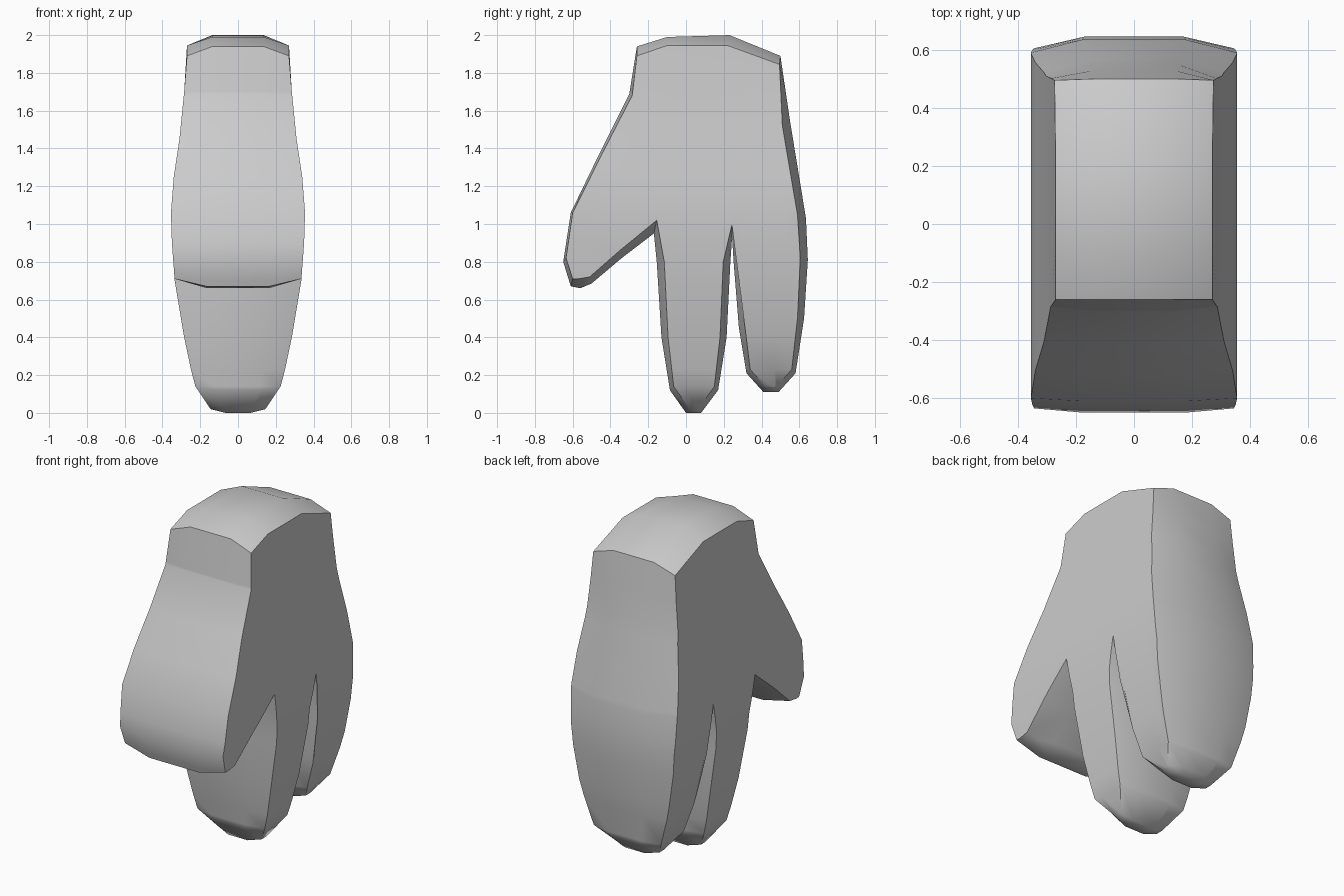
import bpy, bmesh

# Outline of the three-fingered hand: crown y, z (mid width) and side-edge y, z
OUTLINE = [
    (-.26, 1.94, -.26, 1.89), (-.30, 1.69, -.285, 1.68), (-.46, 1.37, -.445, 1.37),
    (-.61, 1.06, -.60, 1.06), (-.65, .80, -.635, .82), (-.61, .67, -.60, .71),
    (-.56, .66, -.57, .71), (-.50, .685, -.51, .72), (-.34, .82, -.35, .86),
    (-.17, .95, -.155, 1.02),                                   # thumb crotch
    (-.155, .80, -.115, .80), (-.13, .40, -.095, .40), (-.085, .12, -.065, .14),
    (.00, .00, .02, .02), (.08, .00, .065, .02), (.17, .12, .15, .14),
    (.215, .40, .18, .40), (.235, .80, .197, .80),
    (.244, .93, .243, .995),                                    # finger crotch
    (.252, .80, .292, .80), (.28, .45, .315, .45), (.32, .21, .34, .23),
    (.41, .11, .43, .13), (.49, .11, .47, .13), (.58, .21, .56, .23),
    (.625, .50, .59, .50), (.645, .81, .605, .82), (.635, 1.03, .59, 1.05),
    (.55, 1.55, .51, 1.52), (.50, 1.89, .495, 1.845),
    (.23, 2.0, .22, 1.945), (-.10, 1.99, -.10, 1.945),
]
# Half width at each height
WIDTH = [(0, .13), (.12, .22), (.21, .245), (.40, .285), (.70, .335), (.90, .35),
         (1.06, .355), (1.25, .34), (1.45, .31), (1.70, .285), (1.89, .27), (2.0, .27)]


def half_width(y, z):
    # The outer finger is shorter, so its taper starts higher
    if y > .25 and z < .5:
        z -= .1 * min(1, (.5 - z) / .29)
    z = max(0, min(2, z))
    for (z0, w0), (z1, w1) in zip(WIDTH, WIDTH[1:]):
        if z <= z1:
            return w0 + (w1 - w0) * (z - z0) / (z1 - z0)
    return WIDTH[-1][1]


# Prism with a crowned rim, later scaled across x by the width curve
bm = bmesh.new()
columns = []
for t in (-1, -.5, .5, 1):
    k = 2 if abs(t) == 1 else 0
    columns.append([bm.verts.new((t, p[k], p[k + 1])) for p in OUTLINE])
n = len(OUTLINE)
for a, b in zip(columns, columns[1:]):
    for i in range(n):
        j = (i + 1) % n
        bm.faces.new((a[i], a[j], b[j], b[i]))
caps = [bm.faces.new(columns[0]), bm.faces.new(columns[-1])]
bmesh.ops.triangulate(bm, faces=caps, ngon_method='EAR_CLIP')
for z in (.14, .23, .40, .70, .90, 1.06, 1.25, 1.45, 1.70):
    bmesh.ops.bisect_plane(bm, geom=bm.verts[:] + bm.edges[:] + bm.faces[:],
                           dist=1e-4, plane_co=(0, 0, z), plane_no=(0, 0, 1))
for v in bm.verts:
    v.co.x *= half_width(v.co.y, v.co.z)
bmesh.ops.recalc_face_normals(bm, faces=bm.faces[:])

mesh = bpy.data.meshes.new("hand")
bm.to_mesh(mesh)
bm.free()
hand = bpy.data.objects.new("hand", mesh)
bpy.context.collection.objects.link(hand)
bpy.context.view_layer.objects.active = hand
hand.select_set(True)
bpy.ops.object.shade_smooth_by_angle(angle=.87)
